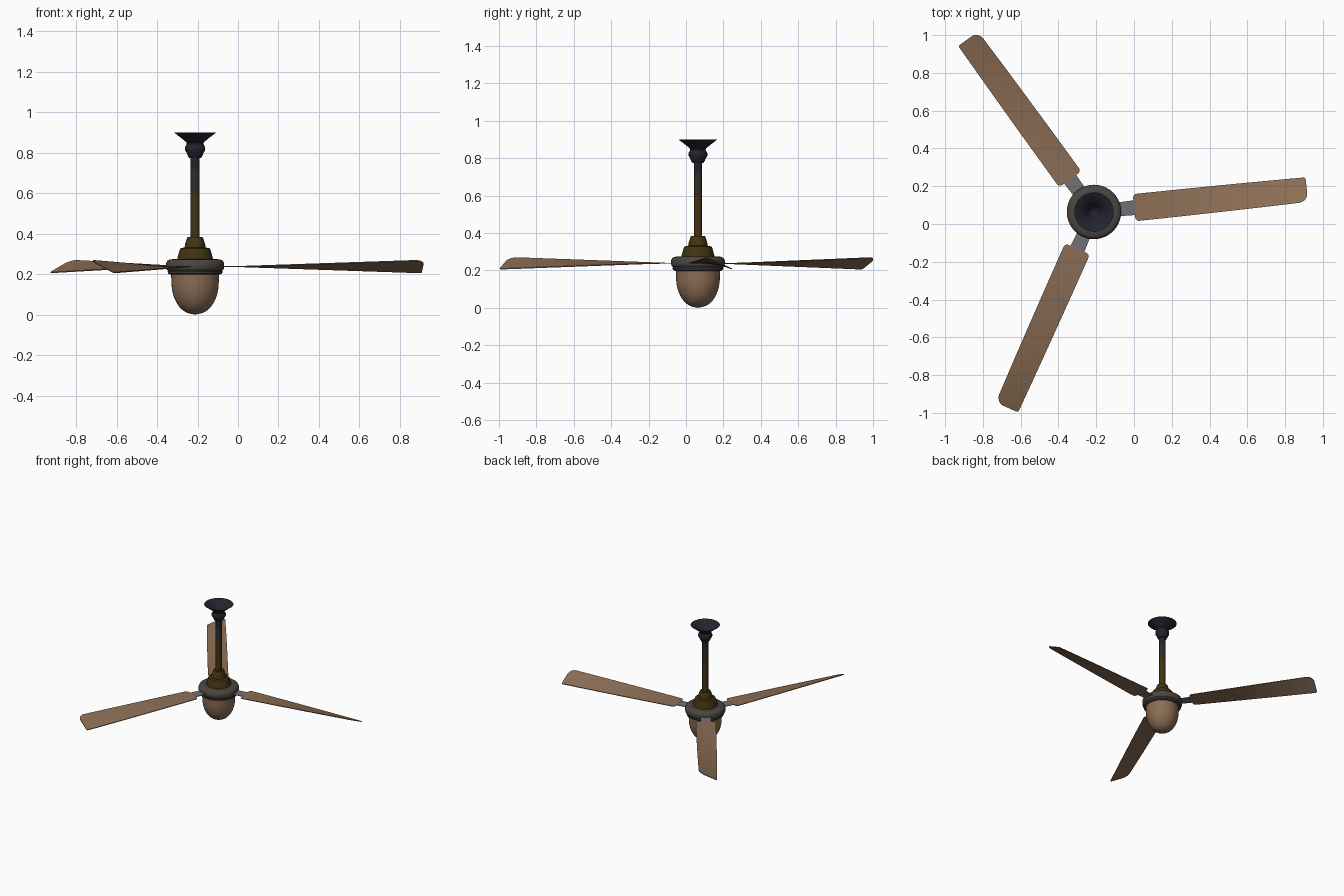
import bpy, math
from mathutils import Matrix

if "Cube" in bpy.data.objects:
    bpy.data.objects.remove(bpy.data.objects["Cube"])

CX, CY = -0.212, 0.064      # fan axis
BLADE_Z = 0.238
ANGLES = (6, 126, 246)


def material(name, rgb):
    m = bpy.data.materials.new(name)
    m.diffuse_color = (*rgb, 1)
    m.use_nodes = True
    m.node_tree.nodes["Principled BSDF"].inputs["Base Color"].default_value = m.diffuse_color
    return m


wood = material("warm wood", (0.26, 0.155, 0.09))
grey = material("dark warm grey", (0.07, 0.06, 0.052))
bronze = material("dark bronze", (0.055, 0.033, 0.006))
rod_grey = material("brown grey", (0.032, 0.026, 0.021))
navy = material("blue black", (0.016, 0.017, 0.027))
steel = material("steel", (0.16, 0.16, 0.19))


def make(name, verts, faces, mats, matrix, angle=35):
    me = bpy.data.meshes.new(name)
    me.from_pydata(verts, [], faces)
    for m in mats:
        me.materials.append(m)
    me.shade_smooth()
    me.set_sharp_from_angle(angle=math.radians(angle))
    ob = bpy.data.objects.new(name, me)
    bpy.context.collection.objects.link(ob)
    ob.matrix_world = matrix
    return ob


def lathe(name, profile, mats, n=40):
    """Revolve (radius, z) points, listed bottom to top along the outside."""
    verts, rings, faces = [], [], []
    for r, z in profile:
        count = 1 if r == 0 else n
        rings.append([len(verts) + i % count for i in range(n)])
        verts += [(r * math.cos(math.tau * i / n), r * math.sin(math.tau * i / n), z)
                  for i in range(count)]
    for a, b in zip(rings, rings[1:]):
        for i in range(n):
            j = (i + 1) % n
            quad = (a[i], a[j], b[j], b[i])
            faces.append(tuple(dict.fromkeys(quad)))
    return make(name, verts, faces, mats, Matrix.Translation((CX, CY, 0)))


# Ceiling funnel, hollow from above
lathe("ceiling_canopy", [
    (0, 0.775), (0.03, 0.775), (0.037, 0.787), (0.042, 0.80), (0.05, 0.812), (0.05, 0.828),
    (0.041, 0.843), (0.043, 0.852), (0.065, 0.87), (0.104, 0.90),
    (0.101, 0.90), (0.062, 0.873), (0.038, 0.852), (0.03, 0.835), (0, 0.81)], [navy])

# Hanging rod, coloured by height
rod = lathe("hanging_rod", [(0, 0.36), (0.022, 0.36), (0.022, 0.60), (0.022, 0.72),
                            (0.022, 0.78), (0, 0.78)], [bronze, rod_grey, navy], 24)
for p in rod.data.polygons:
    z = p.center.z
    p.material_index = 0 if z < 0.60 else 1 if z < 0.72 else 2

# Stepped collar above the motor
lathe("motor_collar", [
    (0, 0.26), (0.09, 0.26), (0.087, 0.282), (0.077, 0.318), (0.072, 0.328), (0.052, 0.332),
    (0.049, 0.35), (0.041, 0.376), (0.037, 0.384), (0, 0.384)], [bronze])

# Motor housing with lower lip
lathe("motor_housing", [
    (0, 0.198), (0.122, 0.198), (0.133, 0.203), (0.136, 0.212), (0.134, 0.218), (0.141, 0.224),
    (0.144, 0.235), (0.144, 0.252), (0.139, 0.264), (0.127, 0.272), (0.105, 0.275),
    (0, 0.275)], [grey])

# Bell-shaped bowl under the motor
bowl = [(0.117 * math.sin(a) ** 0.9, 0.16 * (1 - math.cos(a)))
        for a in [math.pi / 2 * i / 14 for i in range(15)]]
lathe("lower_bowl", [(r, z + 0.002 * (z > 0)) for r, z in bowl] +
      [(0.119, 0.205), (0, 0.205)], [wood])

# Blades and brackets
R0, R1, HALF, THICK = 0.214, 1.133, 0.072, 0.005


def inset(d, rad):
    """How far a rounded corner pulls the edge in, at distance d from the end."""
    return 0 if d >= rad else rad - math.sqrt(rad * rad - (rad - d) ** 2)


def blade(name, matrix):
    ends = [0.05 * (1 - math.cos(math.pi / 2 * i / 8)) for i in range(9)]
    stations = ([R0 + d for d in ends] +
                [R0 + 0.05 + (R1 - R0 - 0.1) * i / 14 for i in range(1, 14)] +
                [R1 - d for d in reversed(ends)])
    cols = 4
    verts, faces = [], []
    for side in (1, -1):
        for x in stations:
            root, tip = x - R0, R1 - x
            lo = -HALF + max(inset(root, 0.02), inset(tip, 0.05))
            hi = HALF - max(inset(root, 0.02), inset(tip, 0.012))
            pitch = math.asin(0.031 / HALF * root / (R1 - R0))   # twist grows to the tip
            for c in range(cols + 1):
                t = lo + (hi - lo) * c / cols
                verts.append((x, t * math.cos(pitch),
                              -t * math.sin(pitch) + side * THICK / 2))
    w, n = cols + 1, len(stations)
    for i in range(n - 1):
        for c in range(cols):
            q = (i * w + c, (i + 1) * w + c, (i + 1) * w + c + 1, i * w + c + 1)
            faces += [q, tuple(k + n * w for k in reversed(q))]
    # Rim joining both sides
    rim = ([i * w for i in range(n)] + [(n - 1) * w + c for c in range(1, w)] +
           [i * w + cols for i in range(n - 2, -1, -1)] + list(range(cols - 1, 0, -1)))
    for a, b in zip(rim, rim[1:] + rim[:1]):
        faces.append((a, a + n * w, b + n * w, b))
    make(name, verts, faces, [wood], matrix)


def bracket(name, matrix):
    verts = [(x, y, z) for z in (-0.004, 0.004)
             for x, y in ((0.11, -0.036), (0.235, -0.04), (0.235, 0.04), (0.11, 0.036))]
    faces = [(3, 2, 1, 0), (4, 5, 6, 7)] + [(i, (i + 1) % 4, (i + 1) % 4 + 4, i + 4)
                                            for i in range(4)]
    # Kept just thinner than the blade so it ends inside it
    make(name, [(x, y, z * 0.5) for x, y, z in verts], faces, [steel], matrix)


for k, deg in enumerate(ANGLES, 1):
    m = (Matrix.Translation((CX, CY, BLADE_Z)) @
         Matrix.Rotation(math.radians(deg), 4, 'Z'))
    blade(f"blade_{k}", m)
    bracket(f"blade_bracket_{k}", m)
